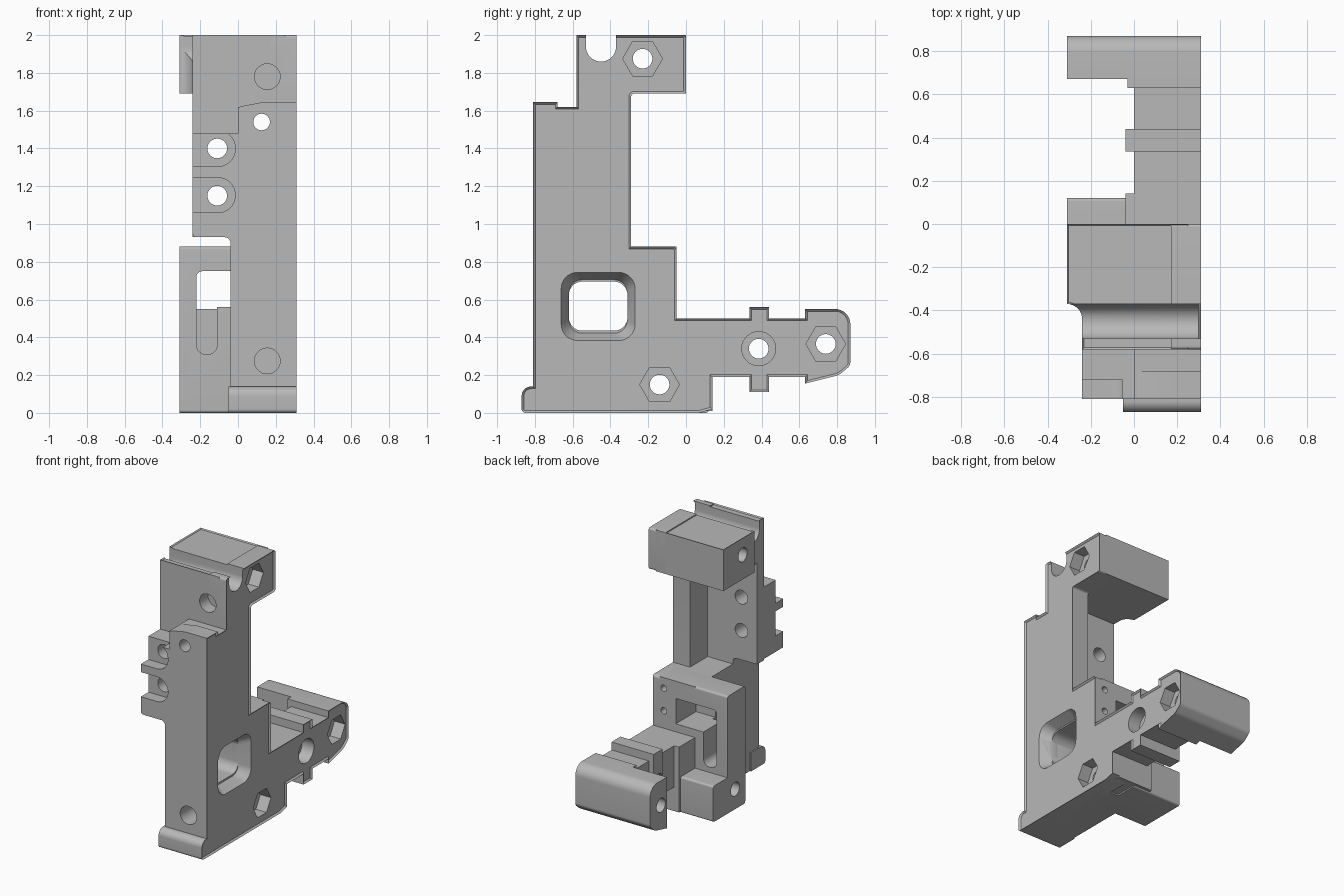
import bpy
import bmesh
import math
from mathutils import Vector

if "Cube" in bpy.data.objects:
    bpy.data.objects.remove(bpy.data.objects["Cube"])

grey = bpy.data.materials.new("plain grey")
grey.use_nodes = True
grey.diffuse_color = (0.48, 0.48, 0.48, 1)
grey.node_tree.nodes["Principled BSDF"].inputs["Base Color"].default_value = grey.diffuse_color

LEFT = 0.31      # outer face of the side plate
INNER = 0.25     # parts end here, buried in the side plate
RIGHT = -0.31    # outer face of the opposite side
STEP = -0.04     # narrow side of the front body
parts, cutters = [], []


def rounded(points, steps=7):
    """Turn corners given as (a, b, radius) into arcs."""
    out = []
    for i, point in enumerate(points):
        corner = Vector(point[:2])
        if len(point) == 2:
            out.append(corner)
            continue
        before = (Vector(points[i - 1][:2]) - corner).normalized()
        after = (Vector(points[(i + 1) % len(points)][:2]) - corner).normalized()
        half = before.angle(after) / 2
        radius = point[2]
        centre = corner + (before + after).normalized() * radius / math.sin(half)
        start = corner + before * radius / math.tan(half) - centre
        end = corner + after * radius / math.tan(half) - centre
        for k in range(steps + 1):
            ray = start.lerp(end, k / steps).normalized()
            out.append(centre + ray * radius)
    return out


def prism(name, axis, points, low, high, chamfer=0, taper=1, cut=False):
    """Extrude a profile along an axis, optionally tapered or chamfered."""
    profile = rounded(points)
    middle = sum(profile, Vector((0, 0))) / len(profile)

    def place(p, depth):
        order = {"x": (depth, p.x, p.y), "y": (p.x, depth, p.y), "z": (p.x, p.y, depth)}
        return order[axis]

    bm = bmesh.new()
    bottom = [bm.verts.new(place(middle + (p - middle) * taper, low)) for p in profile]
    top = [bm.verts.new(place(p, high)) for p in profile]
    bm.faces.new(bottom[::-1])
    cap = bm.faces.new(top)
    for i in range(len(top)):
        bm.faces.new((bottom[i - 1], bottom[i], top[i], top[i - 1]))
    bmesh.ops.recalc_face_normals(bm, faces=bm.faces)
    if chamfer:
        bmesh.ops.inset_region(bm, faces=[cap], thickness=chamfer, use_even_offset=True)
        for v in top:
            v.co["xyz".index(axis)] -= chamfer
    mesh = bpy.data.meshes.new(name)
    bm.to_mesh(mesh)
    bm.free()
    mesh.materials.append(grey)
    obj = bpy.data.objects.new(name, mesh)
    bpy.context.collection.objects.link(obj)
    obj.hide_render = cut
    (cutters if cut else parts).append(obj)
    return obj


def box(name, x, y, z, r=0):
    """Block whose vertical-side profile may have rounded corners."""
    corners = [(y[0], z[0]), (y[1], z[0]), (y[1], z[1]), (y[0], z[1])]
    if r:
        corners = [c + (r,) for c in corners]
    return prism(name, "x", corners, x[0], x[1])


def bore(axis, a, b, radius, low, high, sides=32):
    ring = [(a + radius * math.cos(math.tau * i / sides),
             b + radius * math.sin(math.tau * i / sides)) for i in range(sides)]
    prism("bore_cutter", axis, ring, low, high, cut=True)


# Side plate: the full silhouette with a chamfered outer edge
arm_end = [(.63, .155), (.81, .2, .08), (.87, .25, .04), (.87, .55, .08), (.63, .55)]
lip = [(-.87, 0, .02), (-.87, .14, .05), (-.81, .14)]
silhouette = [
    lip[0], (.07, 0), (.14, .02), (.14, .19),
    (.335, .19), (.335, .11), (.44, .11), (.44, .19), (.63, .19), *arm_end,
    (.63, .5), (.44, .5), (.44, .56), (.335, .56), (.335, .5),
    (-.05, .5), (-.05, .88, .02), (-.29, .88), (-.29, 1.69, .015),
    (0, 1.69, .015), (0, 2, .015), (-.58, 2, .015), (-.58, 1.62),
    (-.68, 1.62), (-.68, 1.645), (-.81, 1.645), lip[2], lip[1]]
prism("side_plate", "x", silhouette, .17, LEFT, chamfer=.012)

# Front post, its arched cap and the wall behind it
box("front_post", (0, INNER), (-.81, -.5), (.8, 1.62))
prism("post_cap", "y", [(0, 1.5), (INNER, 1.5), (INNER, 1.645), (.13, 1.645), (0, 1.62, .02)],
      -.81, -.68)
box("rear_wall", (-.24, INNER), (-.58, -.5), (.93, 1.75))

# Ear with two open pockets around the bolt holes
prism("ear", "y", [(-.24, .93, .02), (STEP, .93, .03), (STEP, .87), (.05, .87),
                   (.05, 1.48), (-.24, 1.48)], -.81, -.5)
for low, high in ((1.06, 1.245), (1.305, 1.495)):
    prism("pocket_cutter", "y", [(-.4, low), (-.015, low, .09), (-.015, high, .09), (-.4, high)],
          -.9, -.72, cut=True)

# Lower body, foot lip and rear feet
box("lower_body", (STEP, INNER), (-.81, -.05), (0, .88))
prism("front_lip", "x", [lip[0], (-.7, 0), (-.7, .14), lip[1]], STEP - .01, INNER)
box("back_plate", (RIGHT, INNER), (-.26, -.05), (0, .88), r=.015)
box("rear_foot", (STEP, INNER), (-.1, .14), (.01, .5))
box("side_foot", (RIGHT, .1), (-.26, .12), (0, .27), r=.015)

# Arm with a cross tab and a wide rounded end
box("arm", (0, INNER), (.1, .7), (.19, .5))
box("arm_tab", (STEP, INNER), (.335, .44), (.11, .56))
prism("arm_end_near", "x", arm_end, STEP + .01, INNER)
prism("arm_end_far", "x", [(.67, .166), *arm_end[1:4], (.67, .55)], RIGHT, INNER)

# Upper head with a filleted shoulder
prism("upper_head", "z", [(RIGHT, 0), (RIGHT, -.37), (-.24, -.37, .069), (-.24, -.58),
                          (INNER, -.58), (INNER, 0)], 1.69, 2, chamfer=.008)
prism("groove_cutter", "x", [(-.53, 2.1), (-.53, 1.86, .079), (-.37, 1.86, .079), (-.37, 2.1)],
      -.5, .5, cut=True)

# Bolt holes across the side, with hexagonal nut seats
for y, z in ((-.23, 1.875), (.74, .365), (-.14, .15)):
    bore("x", y, z, .105, .21, .35, sides=6)
    bore("x", y, z, .052, -.5, .5)
bore("x", .385, .34, .09, .2, .35)
bore("x", .385, .34, .052, -.5, .5)

# Holes through the front
for x, z, radius in ((-.11, 1.4, .052), (-.11, 1.15, .052), (.125, 1.54, .044)):
    bore("y", x, z, radius, -1, -.4)
for x, z, low, high in ((.155, 1.78, -1, -.48), (.155, .275, -1, -.65)):
    bore("y", x, z, .068, low, high)
for z in (.8, .63):
    bore("y", .22, z, .024, -.2, .1)

# Side window with a sloping rim
rim = [(-.67, .375, .09), (-.26, .375, .09), (-.26, .752, .09), (-.67, .752, .09)]
prism("window_rim_cutter", "x", rim, .22, LEFT + .005, taper=.75, cut=True)
opening = [(-.62, .435, .07), (-.31, .435, .07), (-.31, .695, .07), (-.62, .695, .07)]
prism("window_cutter", "x", opening, -.2, .3, cut=True)

# Stepped opening in the back plate
prism("slot_cutter", "y", [(-.22, .31, .05), (-.11, .31, .05), (-.11, .56), (.12, .56),
                           (.12, .75), (-.22, .75, .03)], -.29, .02, cut=True)

# Cut every part, then bake and drop the cutters
for part in parts:
    for cutter in cutters:
        mod = part.modifiers.new("cut", "BOOLEAN")
        mod.operation = "DIFFERENCE"
        mod.solver = "EXACT"
        mod.object = cutter
bpy.context.view_layer.update()
graph = bpy.context.evaluated_depsgraph_get()
baked = [bpy.data.meshes.new_from_object(part.evaluated_get(graph)) for part in parts]
for part, mesh in zip(parts, baked):
    part.modifiers.clear()
    part.data = mesh
for cutter in cutters:
    bpy.data.objects.remove(cutter)

bpy.ops.object.select_all(action="DESELECT")
for part in parts:
    part.select_set(True)
bpy.context.view_layer.objects.active = parts[0]
bpy.ops.object.shade_smooth_by_angle(angle=math.radians(30))
